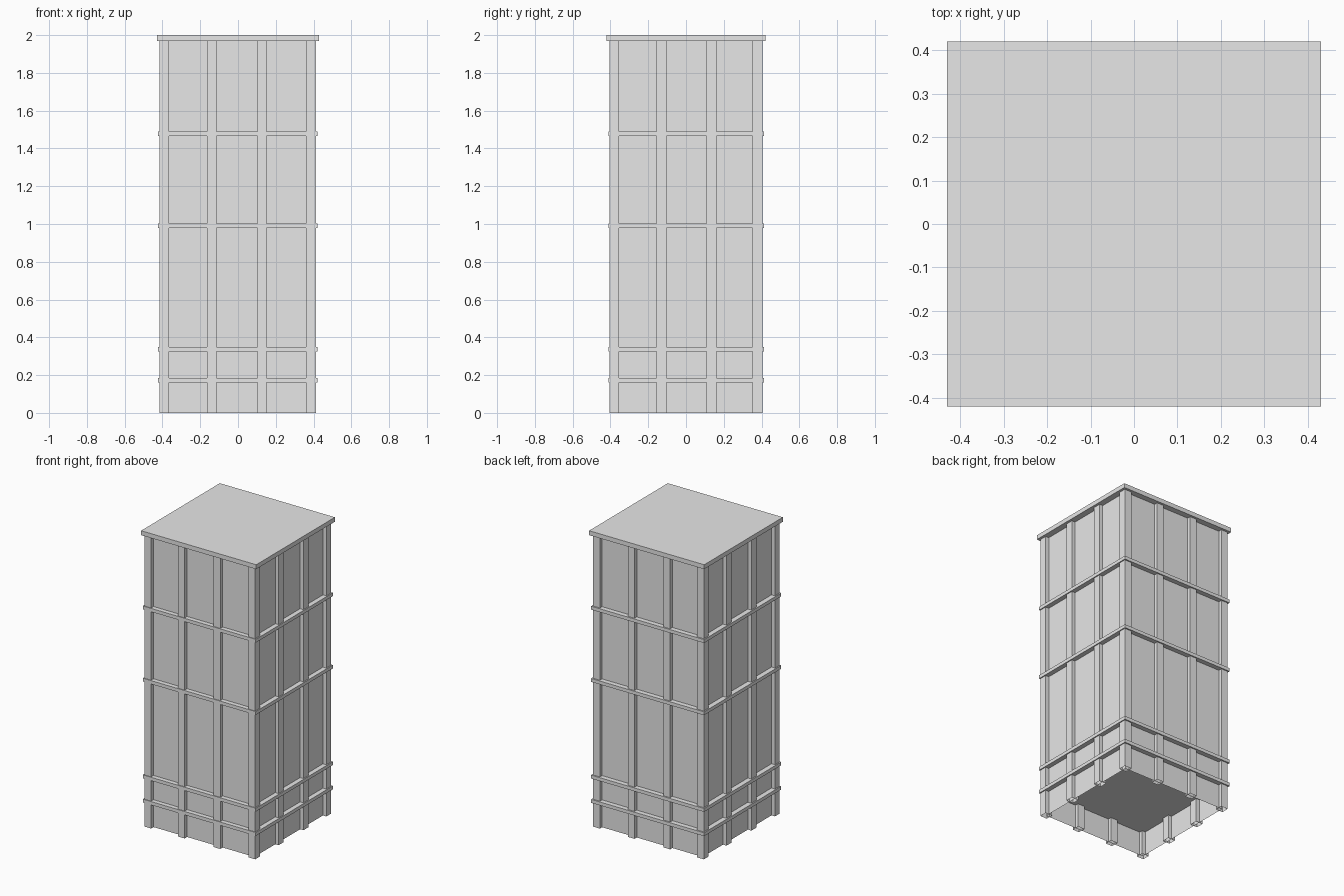
import bpy
import bmesh

cube = bpy.data.objects.get("Cube")
if cube:
    bpy.data.objects.remove(cube, do_unlink=True)

grey = bpy.data.materials.new("light_grey")
grey.use_nodes = True
grey.diffuse_color = (0.8, 0.8, 0.8, 1)
grey.node_tree.nodes["Principled BSDF"].inputs["Base Color"].default_value = (0.8, 0.8, 0.8, 1)


def box(name, x, y, z, open_ends=False):
    """Box spanning the given (low, high) ranges, optionally without its caps."""
    bm = bmesh.new()
    bmesh.ops.create_cube(bm, size=1)
    for v in bm.verts:
        v.co = [lo + (c + 0.5) * (hi - lo) for c, (lo, hi) in zip(v.co, (x, y, z))]
    bm.normal_update()
    if open_ends:
        caps = [f for f in bm.faces if abs(f.normal.z) > 0.5]
        bmesh.ops.delete(bm, geom=caps, context='FACES_ONLY')
    mesh = bpy.data.meshes.new(name)
    bm.to_mesh(mesh)
    bm.free()
    mesh.materials.append(grey)
    obj = bpy.data.objects.new(name, mesh)
    bpy.context.collection.objects.link(obj)
    return obj


EAVES = 1.97

# Thin outer walls, open at the bottom, and the roof slab
box("walls", (-0.39, 0.388), (-0.38, 0.38), (0, EAVES), open_ends=True)
box("roof_slab", (-0.43, 0.43), (-0.42, 0.42), (EAVES, 2))

# Floor slabs showing as bands around the outside
for i, z in enumerate((0.162, 0.326, 0.979, 1.467)):
    box(f"floor_slab_{i + 1}", (-0.424, 0.42), (-0.411, 0.413), (z, z + 0.023))

# Hollow pillars around the edge of a four by four grid
columns = ((-0.416, -0.365), (-0.164, -0.114), (0.102, 0.152), (0.361, 0.413))
rows = ((-0.406, -0.356), (-0.156, -0.104), (0.109, 0.162), (0.353, 0.404))
for i, x in enumerate(columns):
    for j, y in enumerate(rows):
        if i in (0, 3) or j in (0, 3):
            box(f"pillar_{i + 1}_{j + 1}", x, y, (0, EAVES), open_ends=True)
